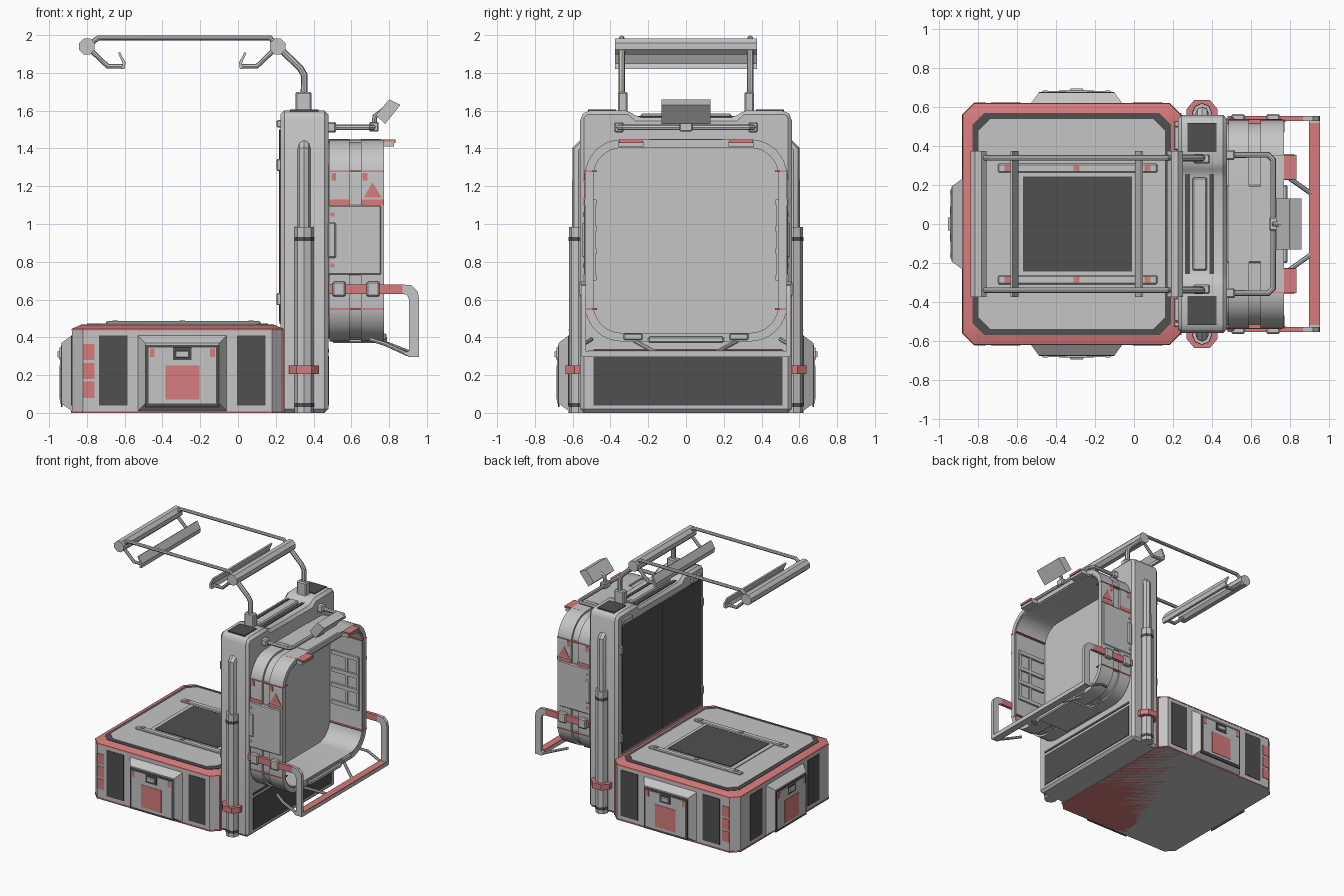
import bpy, bmesh, math
from mathutils import Vector

if "Cube" in bpy.data.objects:
    bpy.data.objects.remove(bpy.data.objects["Cube"])


def material(name, *rgb):
    m = bpy.data.materials.new(name)
    m.use_nodes = True
    m.diffuse_color = (*rgb, 1)
    m.node_tree.nodes["Principled BSDF"].inputs["Base Color"].default_value = (*rgb, 1)
    return m


GREY = material("light grey", .56, .56, .56)
DARK = material("dark grey", .08, .08, .08)
RED = material("soft red", .68, .2, .2)
made = []
SIDES = (-1, 1)


def register(name, data, mat, bevel=0):
    ob = bpy.data.objects.new(name, data)
    bpy.context.collection.objects.link(ob)
    data.materials.append(mat)
    if bevel:
        mod = ob.modifiers.new("bevel", "BEVEL")
        mod.width, mod.segments = bevel, 1
    made.append(ob)
    return ob


def loft(name, mat, rings, closed=False, bevel=0):
    """Bridge equal loops of points; cap the ends unless closed."""
    bm = bmesh.new()
    loops = [[bm.verts.new(p) for p in ring] for ring in rings]
    n = len(loops[0])
    pairs = list(zip(loops, loops[1:]))
    if closed:
        pairs.append((loops[-1], loops[0]))
    else:
        bm.faces.new(loops[0])
        bm.faces.new(loops[-1])
    for a, b in pairs:
        for i in range(n):
            j = (i + 1) % n
            bm.faces.new((a[i], a[j], b[j], b[i]))
    bmesh.ops.recalc_face_normals(bm, faces=bm.faces)
    me = bpy.data.meshes.new(name)
    bm.to_mesh(me)
    bm.free()
    return register(name, me, mat, bevel)


def box(name, mat, x, y, z, bevel=0):
    """Box from (low, high) ranges."""
    return loft(name, mat, [[(x[0], y[0], h), (x[1], y[0], h), (x[1], y[1], h), (x[0], y[1], h)]
                            for h in z], bevel=bevel)


def mirrored_box(name, mat, x, y, z, bevel=0):
    for s in SIDES:
        box(name, mat, x, sorted((s * y[0], s * y[1])), z, bevel)


def prism_y(name, mat, outline, y0, y1):
    return loft(name, mat, [[(x, y, z) for x, z in outline] for y in (y0, y1)])


def rod(name, mat, points, radius):
    cu = bpy.data.curves.new(name, "CURVE")
    cu.dimensions = "3D"
    cu.bevel_depth, cu.bevel_resolution, cu.use_fill_caps = radius, 2, True
    sp = cu.splines.new("POLY")
    sp.points.add(len(points) - 1)
    for p, co in zip(sp.points, points):
        p.co = (*co, 1)
    return register(name, cu, mat)


# Base body with chamfered corners
def base_loop(inset, z, c=.06):
    x0, x1, y = -.88 + inset, .24 - inset, .62 - inset
    return [(x0 + c, -y, z), (x1 - c, -y, z), (x1, c - y, z), (x1, y - c, z),
            (x1 - c, y, z), (x0 + c, y, z), (x0, y - c, z), (x0, c - y, z)]


loft("base_body", GREY, [base_loop(0, 0), base_loop(0, .44)])
loft("base_bottom_trim", RED, [base_loop(-.003, 0), base_loop(-.003, .01)])
loft("base_rim", RED, [base_loop(-.002, .435), base_loop(0, .445), base_loop(.045, .465)])
loft("lid_seam", DARK, [base_loop(.05, .46), base_loop(.05, .468)])
loft("lid", GREY, [base_loop(.08, .46), base_loop(.08, .472)])
mirrored_box("base_end_trim", RED, (.232, .243), (.5, .57), (0, .44))

# Lid hatch and rails
box("hatch_frame", GREY, (-.605, .02), (-.265, .265), (.46, .478))
box("hatch_panel", DARK, (-.57, -.01), (-.245, .245), (.46, .483))
mirrored_box("lid_rail", GREY, (-.7, .12), (.265, .31), (.46, .486), .006)
for cx in (-.65, -.295, .07):
    mirrored_box("rail_bolt", RED, (cx - .015, cx + .015), (.27, .3), (.48, .49))


# Plates on the three open sides of the base
def plate(side, name, mat, u, z, d0, d1, inset=0):
    def place(a, d, h):
        return (-.88 - d, a, h) if side == 0 else (a, side * (.62 + d), h)
    rings = []
    for d, i in ((d0, 0), (d1, inset)):
        rings.append([place(a, d, h) for a, h in
                      ((u[0] + i, z[0] + i), (u[1] - i, z[0] + i),
                       (u[1] - i, z[1] - i), (u[0] + i, z[1] - i))])
    loft(name, mat, rings)


for side in (-1, 1, 0):
    c = -.295 if side else 0

    def centred(name, mat, half, z, d0, d1, inset=0, shift=0):
        plate(side, name, mat, (c + shift - half, c + shift + half), z, d0, d1, inset)

    centred("drawer_housing", GREY, .235, (.01, .41), 0, .055, .04)
    centred("drawer_seam", DARK, .194, (.03, .36), .05, .058)
    centred("drawer_front", GREY, .178, (.05, .345), .05, .063)
    centred("drawer_label", RED, .09, (.07, .25), .06, .066)
    centred("latch_recess", DARK, .05, (.28, .345), .06, .066)
    centred("latch", GREY, .038, (.29, .33), .06, .076, .006)
    for s in SIDES:
        centred("drawer_mark", RED, .012, (.295, .34), .06, .066, 0, s * .16)
        centred("vent_panel", DARK, .076, (.04, .41), -.01, .004, 0, s * .365)
    if side:
        for low in (.08, .18, .28):
            plate(side, "side_mark", RED, (-.82, -.76), (low, low + .085), 0, .004)

# Upright column
half = [(.56, 0), (.56, 1.57), (.53, 1.6), (.3, 1.6), (.26, 1.565)]
profile = half + [(-y, z) for y, z in reversed(half)]
loft("column", GREY, [[(x, y, z) for y, z in profile] for x in (.225, .478)], bevel=.02)
mirrored_box("top_vent", DARK, (.275, .425), (.37, .52), (1.59, 1.606))
for x in (.275, .4):
    box("top_slot", DARK, (x - .012, x + .012), (-.26, .26), (1.55, 1.571))
box("top_ridge", GREY, (.3, .375), (-.24, .24), (1.55, 1.585), .008)

# Column doors and lower panel
box("door_trim", RED, (.219, .23), (-.51, .5), (.47, 1.5))
mirrored_box("door", DARK, (.216, .23), (.006, .5), (.485, 1.5))
for z in (.57, 1.28):
    mirrored_box("door_hinge", GREY, (.205, .23), (.5, .53), (z, z + .065), .005)
mirrored_box("door_catch", GREY, (.205, .23), (.38, .5), (1.51, 1.55), .005)
box("lower_panel", DARK, (.47, .482), (-.49, .51), (.04, .3))
box("lower_strip", DARK, (.47, .482), (-.49, .51), (.32, .338))

# Side tubes with clamps
for s in SIDES:
    y = s * .57
    rod("lower_tube", GREY, [(.35, y, 0), (.35, y, .96), (.35, y, .985)], .05)
    rod("upper_tube", GREY, [(.35, y, .97), (.35, y, 1.39), (.35, y - s * .05, 1.435)], .034)
    for z in (.03, .91):
        rod("tube_band", DARK, [(.35, y, z), (.35, y, z + .022)], .052)
    loft("tube_clamp", RED, [[(.27, s * .55, z), (.27, s * .59, z), (.31, s * .638, z),
                              (.39, s * .638, z), (.43, s * .59, z), (.43, s * .55, z)]
                             for z in (.205, .25)])


# Rounded square hoop
def hoop_loop(x, grow, radius=.18, steps=8):
    pts = []
    for k, (sy, sz) in enumerate(((1, 1), (-1, 1), (-1, -1), (1, -1))):
        for i in range(steps + 1):
            a = (k + i / steps) * math.pi / 2
            r = radius + grow
            pts.append((x, sy * (.52 - radius) + r * math.cos(a),
                        .913 + sz * (.52 - radius) + r * math.sin(a)))
    return pts


def hoop(name, x0, x1, outer, inner):
    loft(name, GREY, [hoop_loop(x0, outer), hoop_loop(x1, outer),
                      hoop_loop(x1, inner), hoop_loop(x0, inner)], closed=True)


hoop("hoop_shell", .47, .765, 0, -.03)
hoop("hoop_band", .485, .59, .015, -.02)
hoop("hoop_band", .65, .772, .015, -.02)
mirrored_box("hoop_side_panel", GREY, (.475, .76), (.5, .541), (.73, 1.1), .008)
box("hoop_top_panel", GREY, (.475, .765), (-.2, .2), (1.41, 1.45), .008)
mirrored_box("side_lock", GREY, (.475, .52), (.53, .548), (.82, 1.01), .008)
for z in (.55, 1.28):
    mirrored_box("hoop_line", RED, (.485, .773), (.47, .538), (z - .004, z + .004))
for z in (.7, .84, .96, 1.1):
    mirrored_box("inner_bar", GREY, (.5, .74), (.474, .5), (z, z + .03))
for x in (.62, .72):
    mirrored_box("inner_post", GREY, (x, x + .02), (.478, .5), (.7, 1.13))
for x in ((.485, .59), (.65, .772)):
    mirrored_box("hoop_stripe", RED, x, (.53, .538), (1.1, 1.13))
    mirrored_box("hoop_tag", RED, (x[0] + .01, x[0] + .035), (.53, .538), (1.23, 1.27))
for z in (.77, 1.04):
    mirrored_box("panel_tag", RED, (.49, .51), (.535, .544), (z, z + .02))
for s in SIDES:
    prism_y("warning_triangle", RED, [(.665, 1.14), (.76, 1.14), (.712, 1.22)], s * .53, s * .539)
mirrored_box("top_tab_base", GREY, (.68, .825), (.225, .36), (1.41, 1.438))
mirrored_box("top_tab", RED, (.68, .835), (.23, .355), (1.43, 1.447))
box("step_plate", GREY, (.5, .79), (-.2, .2), (.37, .405), .008)
mirrored_box("step_clip", GREY, (.55, .785), (.23, .33), (.385, .42), .006)

# Grab handle below the hoop
grip = [(.87, .68), (.92, .675), (.95, .645), (.957, .61), (.957, .3), (.9, .3), (.88, .315),
        (.905, .33), (.905, .6), (.895, .625), (.87, .63)]
for s in SIDES:
    prism_y("handle_hook", GREY, grip, s * .53, s * .555)
    rod("handle_brace", GREY, [(.7, s * .5, .39), (.78, s * .54, .365), (.9, s * .54, .31)], .011)
    rod("handle_strut", GREY, [(.75, s * .27, .38), (.92, s * .15, .315)], .012)
mirrored_box("handle_arm", RED, (.48, .87), (.53, .555), (.63, .68))
for x in (.5, .68):
    mirrored_box("handle_clamp", GREY, (x, x + .07), (.52, .565), (.615, .695), .008)
box("handle_bar", GREY, (.9, .957), (-.55, .55), (.295, .325))
box("handle_bar_grip", RED, (.9, .957), (-.52, .52), (.32, .329))

# Sensor on its rail
rail = [(.47, .355), (.69, .355), (.715, .33)]
rod("sensor_rail", GREY, [(x, y, 1.512) for x, y in rail + [(x, -y) for x, y in rail[::-1]]], .015)
mirrored_box("rail_socket", GREY, (.47, .52), (.33, .38), (1.485, 1.54), .008)
box("sensor_mount", GREY, (.695, .745), (-.035, .035), (1.49, 1.54), .006)
rod("sensor_neck", GREY, [(.72, 0, 1.52), (.725, 0, 1.57), (.78, 0, 1.61)], .014)
prism_y("sensor_box", GREY, [(.73, 1.575), (.8, 1.66), (.86, 1.63), (.78, 1.53)], -.13, .13)


# Overhead canopy frame
def octagon(cx, cz, r):
    return [(cx + r * math.cos(a), cz + r * math.sin(a))
            for a in (math.pi / 4 * (k + .5) for k in range(8))]


mirrored_box("pole_mount", GREY, (.305, .39), (.31, .36), (1.58, 1.7), .008)
for s in SIDES:
    y = s * .34
    rod("canopy_pole", GREY, [(.35, y, 1.68), (.35, y, 1.79), (.33, y, 1.825), (.21, y, 1.94)], .018)
    rod("canopy_rail", GREY, [(.21, y, 1.94), (.17, y, 1.985), (-.74, y, 1.985), (-.8, y, 1.94)], .014)
for cx, d in ((-.8, 1), (.21, -1)):
    prism_y("canopy_crossbar", GREY, octagon(cx, 1.94, .045), -.375, .375)
    for s in SIDES:
        rod("lamp_arm", GREY, [(cx + d * x, s * .34, z) for x, z in
                               ((0, 1.94), (.11, 1.835), (.2, 1.835))], .013)
    blade = [(.18, 1.82), (.2, 1.82), (.205, 1.855), (.175, 1.91), (.165, 1.905), (.19, 1.85)]
    prism_y("lamp_blade", GREY, [(cx + d * x, z) for x, z in blade], -.375, .375)

# Apply bevels and shade smooth where angles are shallow
bpy.ops.object.select_all(action="DESELECT")
for ob in made:
    ob.select_set(True)
bpy.context.view_layer.objects.active = made[0]
bpy.ops.object.convert(target="MESH")
bpy.ops.object.shade_smooth_by_angle(angle=math.radians(30))
